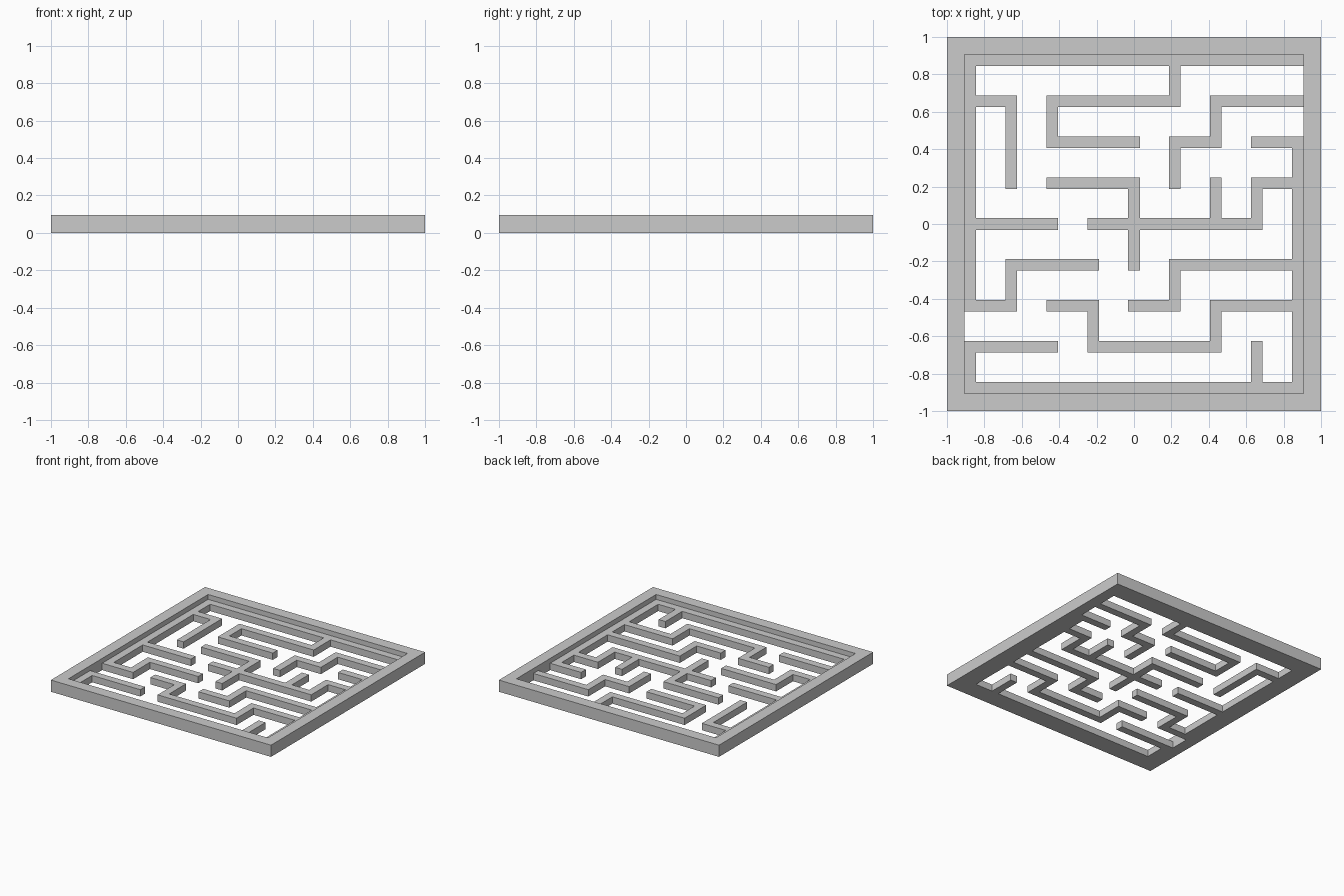
import bpy, bmesh, math

if "Cube" in bpy.data.objects:
    bpy.data.objects.remove(bpy.data.objects["Cube"])

PITCH = 0.21875    # spacing of the maze grid
HALF = 0.031       # half wall thickness
WALL_H = 0.056
FRAME_H = 0.096
INNER = 4 * PITCH + HALF


def extruded(name, quads, height):
    """Flat quads joined into one sheet, then raised into a closed solid."""
    bm = bmesh.new()
    for quad in quads:
        bm.faces.new([bm.verts.new((x, y, 0)) for x, y in quad])
    bmesh.ops.remove_doubles(bm, verts=bm.verts, dist=1e-5)
    base = bm.faces[:]
    res = bmesh.ops.extrude_face_region(bm, geom=base, use_keep_orig=True)
    top = [g for g in res["geom"] if isinstance(g, bmesh.types.BMVert)]
    bmesh.ops.translate(bm, verts=top, vec=(0, 0, height))
    bmesh.ops.recalc_face_normals(bm, faces=bm.faces)
    mesh = bpy.data.meshes.new(name)
    bm.to_mesh(mesh)
    bm.free()
    obj = bpy.data.objects.new(name, mesh)
    bpy.context.collection.objects.link(obj)
    return obj


# Outer frame: four mitred sides
ring = [(-1, -1), (1, -1), (1, 1), (-1, 1)]
sides = []
for k in range(4):
    a, b = ring[k], ring[(k + 1) % 4]
    sides.append([a, b, (b[0] * INNER, b[1] * INNER), (a[0] * INNER, a[1] * INNER)])
extruded("outer_frame", sides, FRAME_H)

# Maze walls as paths on grid points -4..4
paths = [
    # border with its two openings
    [(-4, -2), (-4, 4), (4, 4)],
    [(4, 2), (4, -4), (-4, -4), (-4, -3)],
    # inner walls
    [(-4, 3), (-3, 3), (-3, 1)],
    [(1, 4), (1, 3), (-2, 3), (-2, 2), (0, 2)],
    [(4, 3), (2, 3), (2, 2), (1, 2), (1, 1)],
    [(3, 2), (4, 2)],
    [(-2, 1), (0, 1), (0, -1)],
    [(-1, 0), (3, 0), (3, 1), (4, 1)],
    [(2, 0), (2, 1)],
    [(-4, 0), (-2, 0)],
    [(-1, -1), (-3, -1), (-3, -2), (-4, -2)],
    [(4, -1), (1, -1), (1, -2), (0, -2)],
    [(-2, -2), (-1, -2), (-1, -3), (2, -3), (2, -2), (4, -2)],
    [(-4, -3), (-2, -3)],
    [(3, -4), (3, -3)],
]

# Cells in doubled grid units: even = wall crossing, odd = span between crossings
cells = set()
for path in paths:
    for (x0, y0), (x1, y1) in zip(path, path[1:]):
        n = 2 * max(abs(x1 - x0), abs(y1 - y0))
        for i in range(n + 1):
            cells.add((2 * x0 + round(2 * (x1 - x0) * i / n),
                       2 * y0 + round(2 * (y1 - y0) * i / n)))


def span(c):
    half = HALF if c % 2 == 0 else PITCH / 2 - HALF
    return c * PITCH / 2 - half, c * PITCH / 2 + half


quads = []
for cx, cy in sorted(cells):
    (xa, xb), (ya, yb) = span(cx), span(cy)
    quads.append([(xa, ya), (xb, ya), (xb, yb), (xa, yb)])
extruded("maze_walls", quads, WALL_H)
